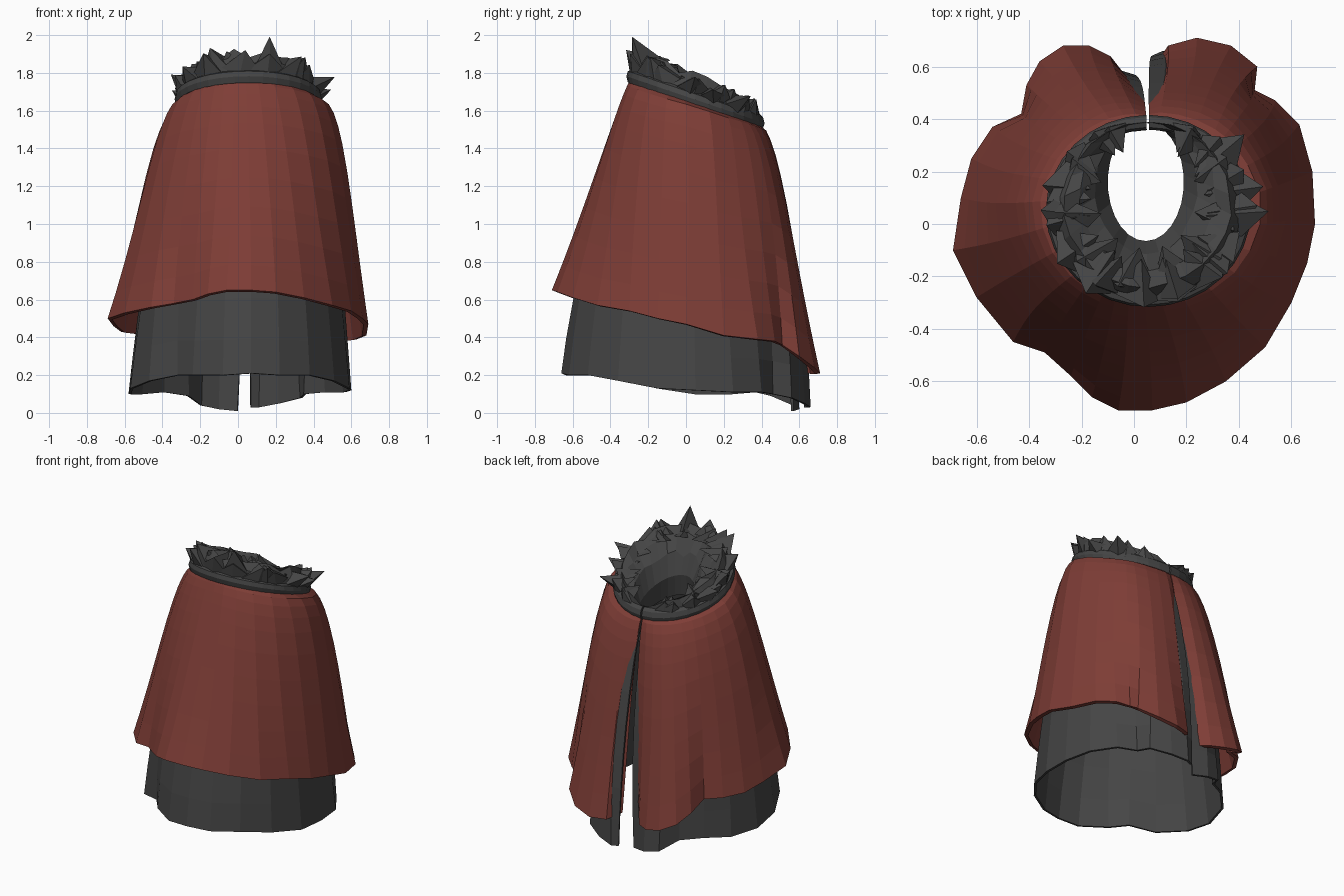
import bpy, bmesh, math, random
from mathutils import Vector

random.seed(4)
cube = bpy.data.objects.get("Cube")
if cube:
    bpy.data.objects.remove(cube, do_unlink=True)


def material(name, rgb):
    mat = bpy.data.materials.new(name)
    mat.use_nodes = True
    mat.diffuse_color = (*rgb, 1)
    mat.node_tree.nodes["Principled BSDF"].inputs["Base Color"].default_value = (*rgb, 1)
    return mat


red = material("rust red cloth", (.21, .047, .037))
grey = material("charcoal cloth", (.06, .06, .06))


def add_object(name, bm, mat):
    mesh = bpy.data.meshes.new(name)
    bm.to_mesh(mesh)
    bm.free()
    mesh.materials.append(mat)
    obj = bpy.data.objects.new(name, mesh)
    bpy.context.collection.objects.link(obj)
    return obj


def loft(bm, rings):
    rows = [[bm.verts.new(p) for p in ring] for ring in rings]
    for upper, lower in zip(rows, rows[1:]):
        for i in range(len(upper) - 1):
            bm.faces.new((upper[i], lower[i], lower[i + 1], upper[i + 1]))


def neck_height(y):
    return 1.655 - .34 * y


def slit_angle(u):
    """Angle for u running from one side of the back slit round to the other."""
    return math.pi / 2 + .02 + u * (math.tau - .025)


def neck(u, inset=0.0, lift=0.0):
    a = slit_angle(u)
    x = .055 + (.375 - inset) * math.cos(a)
    y = .05 + (.35 - inset) * math.sin(a)
    return Vector((x, y, neck_height(y) + lift))


# Fullness of the drape in eight directions, from the back round by -x; low is fuller
bulge = (.6, .58, .52, .65, .92, .52, .32, .48)


def drape_power(d):
    s = ((math.atan2(d.y, d.x) - math.pi / 2) % math.tau) / math.tau * 8
    i = int(s)
    return bulge[i % 8] + (bulge[(i + 1) % 8] - bulge[i % 8]) * (s - i)


def drape(name, hem, inset, flare, thickness, mat):
    """Cloth hung from the neck line to a hem, with folds deepening downward."""
    pts = [Vector(p) for p in hem]
    n = len(pts)
    smooth = []
    for i in range(n):
        w = min(i, n - 1 - i, 2)
        near = pts[i - w:i + w + 1]
        smooth.append(sum(near, Vector()) / len(near))
    # The slit closes up toward the neck
    smooth[0].x, smooth[-1].x = .035, .055
    turn = [(math.atan2(p.y - .1, p.x - .05) - math.pi / 2) % math.tau for p in pts]
    turn = [(a - turn[0]) / (turn[-1] - turn[0]) for a in turn]
    rings = []
    for t in (0, .02, .06, .12, .2, .32, .46, .6, .74, .88, 1):
        ring = []
        for p, s, u in zip(pts, smooth, turn):
            top = neck(u, inset)
            low = s.lerp(p, t * t)
            power = drape_power(p - Vector((.05, .1, 0)))
            q = top.lerp(low, t ** (power * (1 - flare * t)))
            q.z = top.z + (p.z - top.z) * t
            ring.append(q)
        rings.append(ring)
    bm = bmesh.new()
    loft(bm, rings)
    obj = add_object(name, bm, mat)
    shell = obj.modifiers.new("cloth thickness", 'SOLIDIFY')
    shell.thickness = thickness
    shell.offset = -1
    return obj


# Outer cape and longer under-cloak
cape_hem = [
    (-.03, .55, .24), (-.09, .64, .22), (-.17, .68, .22), (-.27, .68, .24), (-.36, .62, .28),
    (-.41, .53, .34), (-.43, .42, .4), (-.54, .37, .42), (-.62, .25, .43), (-.66, .1, .46),
    (-.69, -.1, .5), (-.6, -.28, .53), (-.46, -.45, .56), (-.34, -.49, .58), (-.24, -.58, .6),
    (-.16, -.66, .63), (-.06, -.71, .65), (.07, -.71, .65), (.2, -.68, .64), (.35, -.6, .61),
    (.5, -.47, .57), (.6, -.3, .54), (.66, -.15, .5), (.69, 0, .47), (.68, .2, .41),
    (.63, .38, .39), (.54, .47, .38), (.46, .51, .36), (.47, .6, .3), (.37, .68, .24),
    (.24, .71, .21), (.13, .68, .21), (.07, .59, .24)]
cloak_hem = [
    (0, .57, .01), (-.1, .6, .02), (-.2, .58, .04), (-.27, .46, .09), (-.4, .38, .11),
    (-.52, .25, .1), (-.58, .05, .1), (-.57, -.15, .13), (-.47, -.35, .17), (-.32, -.43, .2),
    (-.24, -.53, .2), (-.08, -.64, .2), (.07, -.66, .21), (.22, -.62, .2), (.38, -.52, .2),
    (.51, -.36, .17), (.59, -.15, .13), (.6, .05, .12), (.57, .25, .11), (.47, .4, .11),
    (.36, .46, .1), (.34, .56, .08), (.22, .63, .05), (.11, .66, .03), (.065, .64, .03)]
drape("outer_cape", cape_hem, 0, 0, .025, red)
drape("under_cloak", cloak_hem, .03, .85, .015, grey)

# Rolled collar band
bm = bmesh.new()
sides = 8
rings = []
for k in range(sides + 1):
    a = -math.tau * k / sides
    rings.append([neck(i / 32, -.028 * math.cos(a) + .012, .02 + .042 * math.sin(a))
                  for i in range(33)])
loft(bm, rings)
bmesh.ops.remove_doubles(bm, verts=bm.verts, dist=.0001)
bmesh.ops.holes_fill(bm, edges=bm.edges, sides=sides)
bmesh.ops.recalc_face_normals(bm, faces=bm.faces)
add_object("collar_band", bm, grey)


# Fur ruff: uneven mound from the collar in to the neck hole
def ruff_point(u, k, h):
    a = slit_angle(u)
    outer = neck(u, .01)
    inner = Vector((.045 + .145 * math.cos(a), .16 + .225 * math.sin(a), 0))
    p = outer.lerp(inner, k)
    p.z = neck_height(p.y) + h
    return p


def fullness(u):
    return .4 + .6 * math.sin(math.pi * u) ** .8


bm = bmesh.new()
count = 26
rows = ((0, .03, 0), (.06, .1, .02), (.22, .17, .03), (.48, .14, .04),
        (.78, .06, .03), (1, -.05, 0), (.92, -.2, 0))
rings = []
for k, h, rough in rows:
    rings.append([ruff_point(i / count, k + random.uniform(-rough, rough),
                             h * (fullness(i / count) if h > 0 else 1)
                             + random.uniform(-rough, rough) * fullness(i / count))
                  for i in range(count + 1)])
loft(bm, list(reversed(rings)))


# Broad pointed tufts, leaning outward and up
def tuft(u, k, reach, rise, width):
    base = ruff_point(u, k, .08 * fullness(u))
    out = neck(u) - Vector((.055, .05, 0))
    out.z = 0
    out.normalize()
    side = Vector((-out.y, out.x, 0))
    up = Vector((0, 0, 1))
    tip = bm.verts.new(base + out * reach + up * rise + side * random.uniform(-.05, .05))
    corners = [bm.verts.new(base + v) for v in (
        side * width, up * .06 - out * width * 1.5, -side * width, -up * .05 + out * .02)]
    for i in range(4):
        bm.faces.new((corners[i], corners[(i + 1) % 4], tip))


for row, (k, amount) in enumerate(((.06, 14), (.25, 10))):
    for i in range(amount):
        u = .04 + .92 * (i + .5 + random.uniform(-.2, .2)) / amount
        full = fullness(u)
        flank = abs(math.sin(math.tau * u))
        reach = (.03 + .05 * flank) * full * random.uniform(.5, 1.1) * (1 - .4 * row)
        rise = (.04 + .09 * full * (1 - .5 * flank)) * random.uniform(.6, 1)
        tuft(u, k, reach, rise, .02 + .075 * full)
# Largest tufts at the front and flanks
for u, reach, rise in ((.55, .03, .17), (.42, .02, .12), (.27, .06, .07), (.22, .04, .04),
                       (.73, .11, .06), (.79, .1, .04), (.85, .12, .05), (.64, .05, .1)):
    tuft(u, .08, reach, rise, .085)
bmesh.ops.recalc_face_normals(bm, faces=bm.faces)
add_object("fur_ruff", bm, grey)
